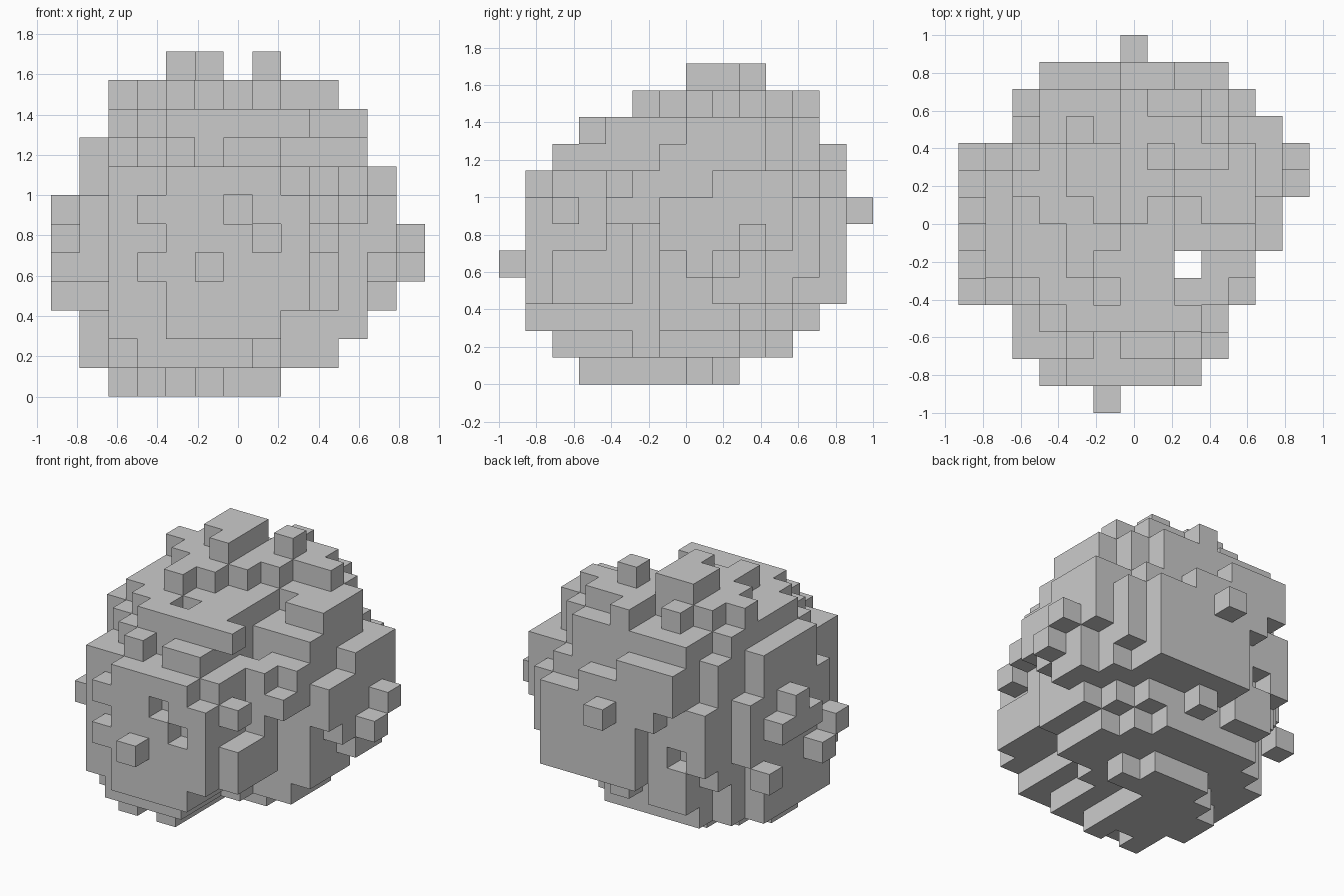
import bpy
import bmesh
from mathutils import Vector

default_cube = bpy.data.objects.get("Cube")
if default_cube:
    bpy.data.objects.remove(default_cube, do_unlink=True)

UNIT = 1 / 7          # edge length of one block


def span(first, last):
    return range(first, last + 1)


# Width and depth of the rounded layers in blocks, from the second one up
equator = (-5, 5, -6, 5)
layers = [
    (-5, 3, -5, 3), (-5, 4, -6, 4),
    equator, equator, equator, equator, equator,
    (-5, 4, -5, 5), (-4, 4, -4, 4),
]

# Plan outline: sideways limits for each row of blocks, front to back
plan = dict(zip(span(-6, 5), [
    (-3, 2), (-4, 3), (-5, 3), (-6, 4), (-6, 4), (-6, 5),
    (-6, 5), (-6, 6), (-6, 6), (-5, 5), (-4, 4), (-3, 3),
]))

# Rounded body: one filled oval of blocks per layer, trimmed by the plan
cells = set()
for z, (x0, x1, y0, y1) in enumerate(layers, start=1):
    center_x, center_y = (x0 + x1) / 2, (y0 + y1) / 2
    radius_x, radius_y = (x1 - x0 + 1) / 2, (y1 - y0 + 1) / 2
    limit = 1.1 if 3 < z < 7 else 1.0
    for x in span(x0, x1):
        for y in span(y0, y1):
            oval = ((x - center_x) / radius_x) ** 2 + ((y - center_y) / radius_y) ** 2
            if oval <= limit and plan[y][0] <= x <= plan[y][1]:
                cells.add((x, y, z))


def box(xs, ys, zs):
    """All blocks in a box given by three (first, last) pairs."""
    return {(x, y, z) for x in span(*xs) for y in span(*ys) for z in span(*zs)}


def one(x, y, z):
    return {(x, y, z)}


def ragged_layer(z, first_row, rows):
    """A flat layer given by the sideways limits of each row."""
    return {(x, y, z) for y, row in enumerate(rows, start=first_row) for x in span(*row)}


def replace_face(axis, level, pieces):
    """Swap the outermost flat face of the body for the given pieces."""
    global cells
    cells = {c for c in cells if c[axis] != level}
    for piece in pieces:
        cells |= piece


# Ragged foot and crown
cells |= ragged_layer(0, -4, [(-3, -1), (-3, -1), (-4, -1), (-4, -1), (-3, 1), (-2, 0)])
cells |= ragged_layer(10, -2, [(-2, -2), (-2, -1), (-3, 0), (-4, 1), (-3, 3), (0, 2), (0, 0)])

front, back, side = -6, 5, 5

# Flat front face with ragged edges
replace_face(1, front, [
    box((-2, 1), (front, front), (2, 7)),
    box((2, 2), (front, front), (3, 6)),
    one(-3, front, 6), one(-3, front, 4),
])

# Flat back face
replace_face(1, back, [
    box((-1, 3), (back, back), (3, 6)),
    one(-2, back, 6),
    box((-3, 1), (back, back), (7, 7)),
    box((-3, -1), (back, back), (8, 8)),
])

# Flat face on the +x side
replace_face(0, side, [
    box((side, side), (1, 3), (5, 7)),
    box((side, side), (-1, 0), (5, 6)),
    box((side, side), (0, 2), (4, 4)),
    box((side, side), (1, 2), (3, 3)),
])

# Broad shoulders that square off the oval at the front and back
cells |= box((-4, -3), (-5, -5), (2, 7))
cells |= box((-3, -1), (4, 4), (5, 9))

# Pits, terraces, the side gully and the vertical shaft
for cut in [
    one(0, front, 6), one(1, front, 5), one(-1, -5, 8),
    one(-1, -3, 9), one(-3, 4, 4), one(-2, -4, 0),
    box((3, 4), (-5, -4), (5, 9)),
    box((4, 4), (-3, -3), (0, 9)),
    box((3, 4), (-3, -2), (8, 9)),
    box((2, 2), (-4, -3), (8, 8)),
    box((2, 2), (-3, 0), (9, 9)),
    box((3, 4), (-1, -1), (9, 9)),
    box((2, 5), (-2, -2), (0, 5)),
    box((2, 2), (-2, -2), (0, 10)),
    # undercuts beneath the front corner and the back face
    box((2, 4), (-5, -3), (2, 2)),
    box((1, 3), (-5, -3), (1, 1)),
    box((1, 3), (4, 4), (2, 2)), one(-1, 4, 2),
    # notch high on the -x side
    box((-5, -5), (2, 2), (7, 8)), box((-5, -5), (3, 3), (6, 8)),
]:
    cells -= cut

# Single blocks and small ledges standing out of the surface
for lump in [
    box((-2, -1), (1, 2), (11, 11)), one(-1, 0, 11), one(1, 2, 11),
    one(-2, 3, 10),
    one(-1, -7, 4), one(0, 6, 6),
    one(6, 2, 5), one(6, 1, 4),
    one(-6, 1, 5), one(-6, 0, 6), one(-6, 0, 5), one(-6, -1, 5),
    one(-6, -2, 3), one(-6, -3, 4), one(-6, 2, 3), one(-4, 4, 4),
    box((-5, -5), (1, 1), (7, 8)), box((-3, -2), (4, 4), (2, 3)),
    one(-2, -5, 8), one(2, -4, 9),
    one(3, -1, 8), one(4, 0, 9), one(4, -3, 6), one(3, -5, 6),
    box((3, 3), (-5, -3), (3, 4)),
]:
    cells |= lump

# Skin: a square wherever a block meets open space
bm = bmesh.new()
corner_verts = {}


def corner(point):
    key = tuple(round(2 * value) for value in point)
    if key not in corner_verts:
        corner_verts[key] = bm.verts.new(Vector(point) * UNIT)
    return corner_verts[key]


for cell in sorted(cells):
    middle = Vector(cell) + Vector((0, 0.5, 0.5))
    for axis in range(3):
        for sign in (-1, 1):
            normal = Vector((0, 0, 0))
            normal[axis] = sign
            neighbour = tuple(int(a + b) for a, b in zip(cell, normal))
            if neighbour in cells:
                continue
            u = Vector((0, 0, 0))
            u[(axis + 1) % 3] = 0.5
            v = normal.cross(u)
            center = middle + normal / 2
            bm.faces.new([corner(center + offset)
                          for offset in (-u - v, u - v, u + v, v - u)])

mesh = bpy.data.meshes.new("block_boulder")
bm.to_mesh(mesh)
bm.free()

# Plain grey surface
grey = bpy.data.materials.new("stone_grey")
grey.use_nodes = True
color = (0.6, 0.6, 0.6, 1)
grey.diffuse_color = color
grey.node_tree.nodes["Principled BSDF"].inputs["Base Color"].default_value = color
mesh.materials.append(grey)

boulder = bpy.data.objects.new("block_boulder", mesh)
bpy.context.collection.objects.link(boulder)
